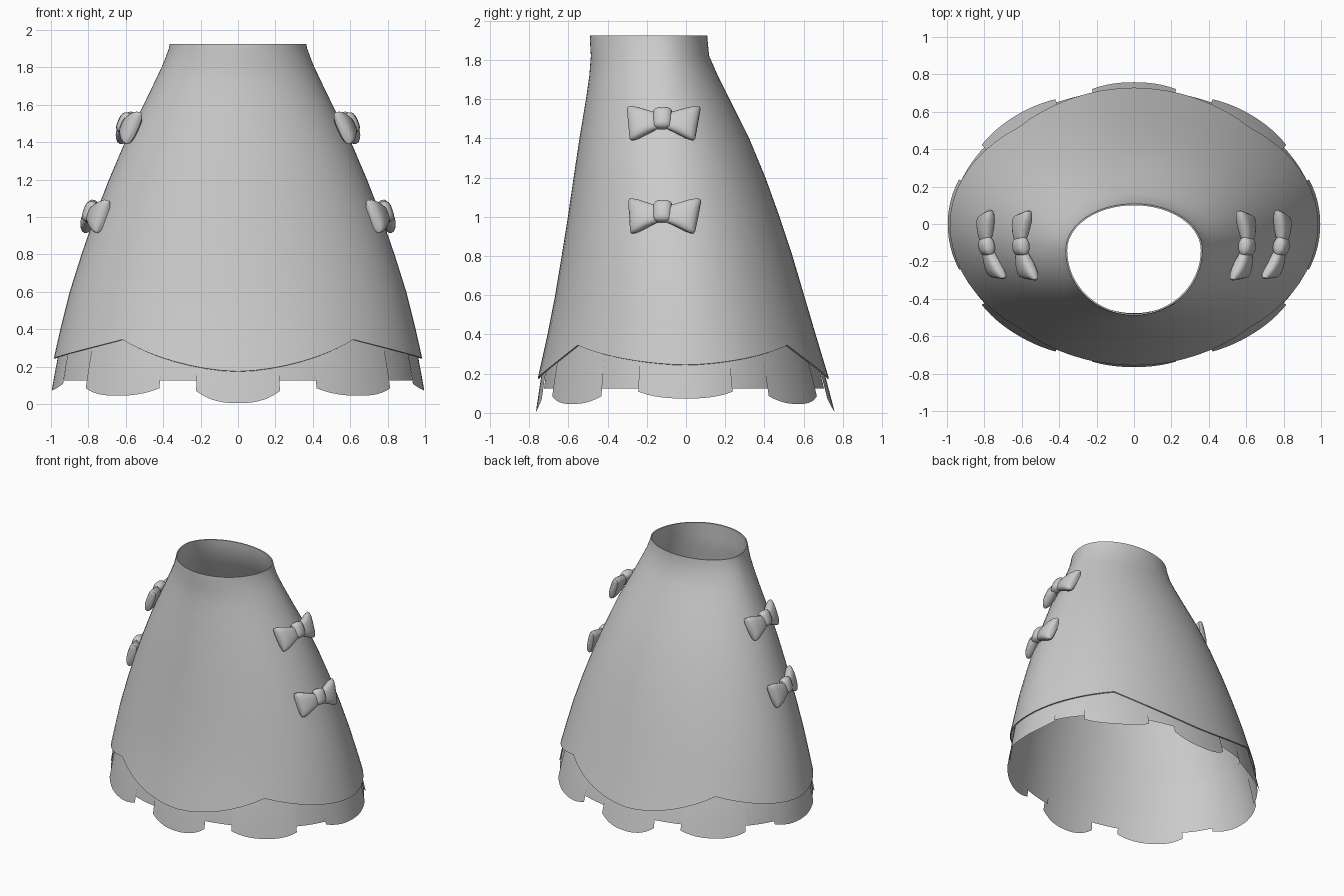
import bpy
import bmesh
from math import sin, cos, pi, radians, copysign
from mathutils import Vector

cube = bpy.data.objects.get("Cube")
if cube:
    bpy.data.objects.remove(cube, do_unlink=True)

fabric = bpy.data.materials.new("grey fabric")
fabric.use_nodes = True
GREY = (0.6, 0.6, 0.6, 1)
fabric.diffuse_color = GREY
fabric.node_tree.nodes["Principled BSDF"].inputs["Base Color"].default_value = GREY

# Skirt profile: height, half width, front y, back y
PROFILE = [
    (1.925, .365, -.488, .108), (1.9, .37, -.49, .11), (1.82, .4, -.485, .118),
    (1.72, .447, -.493, .162), (1.6, .505, -.51, .222), (1.4, .605, -.543, .322),
    (1.2, .69, -.573, .405), (1.0, .768, -.602, .477), (.8, .837, -.634, .543),
    (.6, .9, -.667, .602), (.4, .95, -.706, .661), (.2, .995, -.752, .722),
    (0, 1.035, -.785, .778)]
TOP = PROFILE[0][0]


def skirt_point(angle, z, scale=1.0):
    """Point on the skirt; angle is in degrees from the front toward +x."""
    for hi, lo in zip(PROFILE, PROFILE[1:]):
        if z >= lo[0]:
            break
    f = (z - lo[0]) / (hi[0] - lo[0])
    width, front, back = (l + (h - l) * f for h, l in zip(hi[1:], lo[1:]))
    middle = -.14 * max(0, z - .2) / (TOP - .2)
    a = radians(angle)
    depth = middle - front if cos(a) > 0 else back - middle
    return Vector((width * sin(a) * scale, middle - depth * cos(a) * scale, z))


def build(name, rows, closed=False, caps=False, thickness=0):
    """Skin rows of points into one smooth object."""
    bm = bmesh.new()
    grid = [[bm.verts.new(p) for p in row] for row in rows]
    n = len(rows[0])
    for up, down in zip(grid, grid[1:]):
        for i in range(n if closed else n - 1):
            j = (i + 1) % n
            bm.faces.new((up[i], down[i], down[j], up[j]))
    if caps:
        bm.faces.new(grid[0])
        bm.faces.new(grid[-1])
        bmesh.ops.recalc_face_normals(bm, faces=bm.faces)
    mesh = bpy.data.meshes.new(name)
    bm.to_mesh(mesh)
    bm.free()
    mesh.materials.append(fabric)
    ob = bpy.data.objects.new(name, mesh)
    bpy.context.collection.objects.link(ob)
    bpy.ops.object.select_all(action='DESELECT')
    ob.select_set(True)
    bpy.context.view_layer.objects.active = ob
    if thickness:
        mod = ob.modifiers.new("cloth thickness", 'SOLIDIFY')
        mod.thickness = thickness
        mod.offset = -1
        bpy.ops.object.modifier_apply(modifier=mod.name)
    bpy.ops.object.shade_smooth_by_angle(angle=radians(40))
    return ob


# Overskirt with four wide scallops
def hem(angle):
    a = abs((angle + 180) % 360 - 180)
    a = min(a, 180 - a)
    if a <= 40:
        return .175 + .17 * (a / 40) ** 1.7
    return .245 + .1 * ((90 - a) / 50) ** 1.7


angles = range(0, 360, 5)
levels = [p[0] for p in PROFILE if p[0] >= .4]
rows = [[skirt_point(a, z) for a in angles] for z in levels]
rows.append([skirt_point(a, hem(a)) for a in angles])
build("overskirt", rows, closed=True, thickness=.008)


# Underskirt: rounded tabs with recessed panels between them
def panel(name, center, half, low, rise, scale):
    steps = 12
    cols = []
    for i in range(steps + 1):
        t = 2 * i / steps - 1
        bottom = low + rise * abs(t) ** 2.5
        cols.append((center + half * t, bottom))
    rows = []
    for k in range(6):
        f = k / 5
        rows.append([skirt_point(a, .5 + (b - .5) * f, .984 + (scale - .984) * f)
                     for a, b in cols])
    build(name, rows)


TABS = [(0, 13, .005, .065), (40, 15, .045, .04), (90, 19, .073, .035),
        (140, 15, .045, .04), (180, 13, .005, .065), (220, 15, .045, .04),
        (270, 19, .073, .035), (320, 15, .045, .04)]
for i, (center, half, low, rise) in enumerate(TABS):
    panel(f"underskirt_tab_{i + 1}", center, half, low, rise, .976)
    nxt = TABS[(i + 1) % len(TABS)]
    start = center + half
    end = (nxt[0] or 360) - nxt[1]
    panel(f"underskirt_gap_{i + 1}", (start + end) / 2, (end - start) / 2 + 1.5,
          .125, 0, .966)


# Bows: lofted from stations of (distance along, half height, half thickness)
LOOP = [(.02, .042, .018), (.045, .05, .03), (.085, .066, .038),
        (.125, .083, .04), (.155, .092, .036), (.172, .093, .026), (.179, .086, .01)]
KNOT = [(-.046, .044, .016), (-.036, .053, .03), (-.015, .058, .038),
        (.015, .058, .038), (.036, .053, .03), (.046, .044, .016)]


def bow(name, side, center, tilt, yaw):
    out = Vector((cos(yaw), -sin(yaw), 0))
    along = Vector((sin(yaw), cos(yaw), 0))
    up = Vector((0, 0, cos(tilt))) - out * sin(tilt)
    normal = out * cos(tilt) + Vector((0, 0, sin(tilt)))

    def loft(part, stations, flip, lift, bend, shear):
        rows = []
        for dist, high, thick in stations:
            ring = []
            for k in range(20):
                a = 2 * pi * k / 20
                c, s = cos(a), sin(a)
                v = high * copysign(abs(c) ** .65, c) + lift
                w = thick * copysign(abs(s) ** .8, s) - bend * dist
                p = center + along * flip * dist * (1 + shear * v) + up * v + normal * w
                ring.append((p.x * side, p.y, p.z))
            rows.append(ring)
        build(f"{name}_{part}", rows, closed=True, caps=True)

    loft("front_loop", LOOP, -1, -.008, .2, .7)
    loft("back_loop", LOOP, 1, -.008, .2, .7)
    loft("knot", KNOT, 1, .006, 0, 0)


for label, side in (("left", 1), ("right", -1)):
    bow(f"{label}_upper_bow", side, Vector((.607, -.12, 1.497)), radians(24), .1)
    bow(f"{label}_lower_bow", side, Vector((.79, -.12, 1.022)), radians(19), .2)
